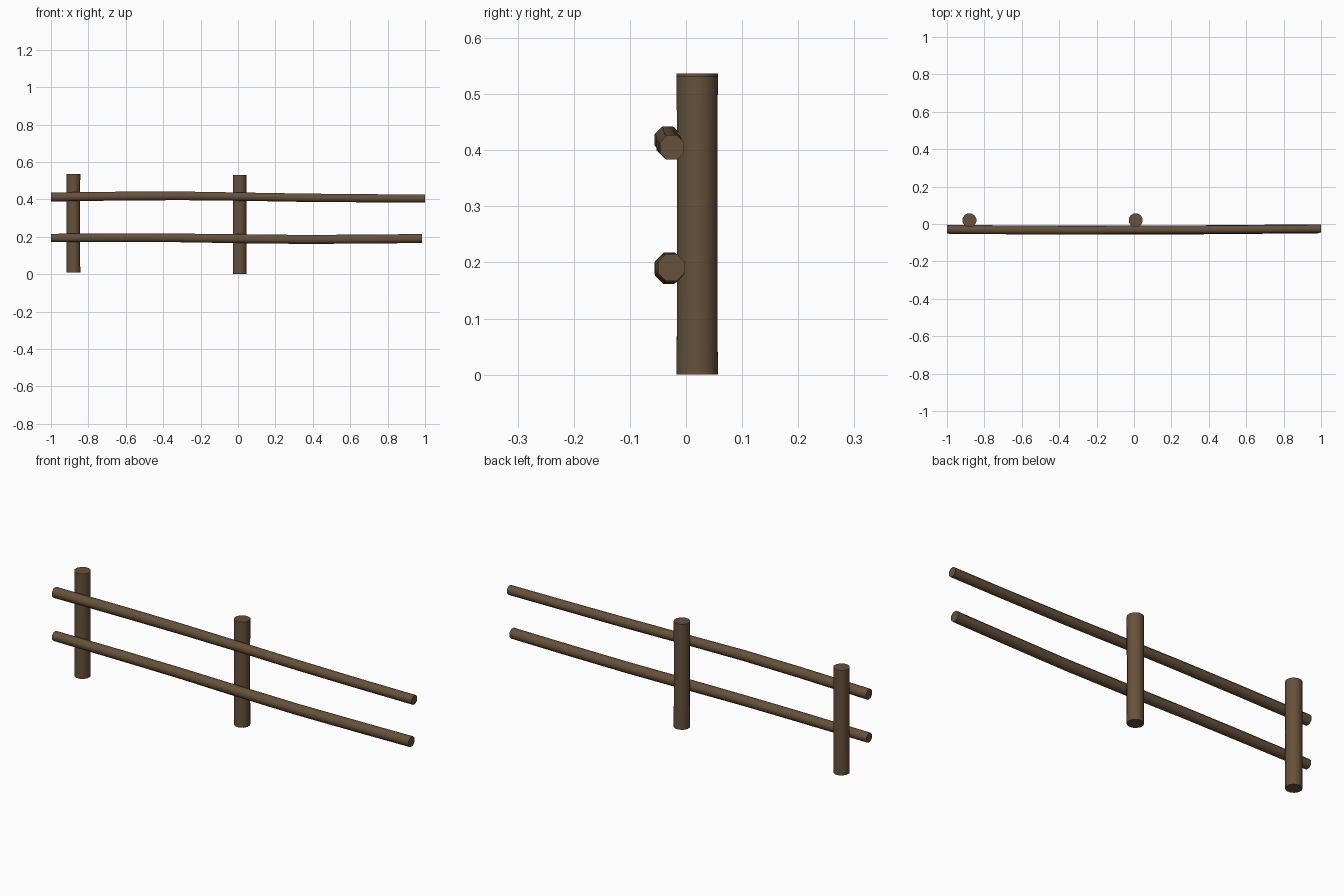
import bpy, bmesh, math
from mathutils import Vector

if "Cube" in bpy.data.objects:
    bpy.data.objects.remove(bpy.data.objects["Cube"])

wood = bpy.data.materials.new("brown wood")
wood.diffuse_color = (0.135, 0.083, 0.043, 1)
wood.use_nodes = True
wood.node_tree.nodes["Principled BSDF"].inputs["Base Color"].default_value = wood.diffuse_color


def log(name, path, sides, u, v):
    """Round log swept along (x, y, z, radius) points; u, v span its cross-section."""
    u, v = Vector(u), Vector(v)
    bm = bmesh.new()
    rings = []
    for x, y, z, r in path:
        ring = []
        for i in range(sides):
            a = 2 * math.pi * (i + 0.5) / sides
            ring.append(bm.verts.new(Vector((x, y, z)) + r * (math.cos(a) * u + math.sin(a) * v)))
        rings.append(ring)
    for a, b in zip(rings, rings[1:]):
        for i in range(sides):
            j = (i + 1) % sides
            bm.faces.new((a[i], a[j], b[j], b[i]))
    bm.faces.new(rings[0])
    bm.faces.new(rings[-1])
    bmesh.ops.recalc_face_normals(bm, faces=bm.faces)
    me = bpy.data.meshes.new(name)
    bm.to_mesh(me)
    bm.free()
    me.materials.append(wood)
    ob = bpy.data.objects.new(name, me)
    bpy.context.collection.objects.link(ob)
    bpy.context.view_layer.objects.active = ob
    ob.select_set(True)
    bpy.ops.object.shade_smooth_by_angle(angle=math.radians(50))
    ob.select_set(False)


# upright posts
X, Y, Z = (1, 0, 0), (0, 1, 0), (0, 0, 1)
log("left_post", [(-0.88, 0.02, 0.008, 0.038), (-0.88, 0.02, 0.27, 0.037),
                  (-0.88, 0.02, 0.537, 0.038)], 12, X, Y)
log("middle_post", [(0.009, 0.02, 0, 0.038), (0.009, 0.02, 0.27, 0.037),
                    (0.009, 0.02, 0.531, 0.038)], 12, X, Y)

# slightly wavy rails in front of the posts
log("top_rail", [(-1, -0.028, 0.413, 0.026), (-0.6, -0.032, 0.418, 0.0255),
                 (-0.3, -0.033, 0.419, 0.025), (0, -0.031, 0.415, 0.024),
                 (0.35, -0.030, 0.409, 0.024), (0.7, -0.028, 0.406, 0.0235),
                 (1, -0.025, 0.405, 0.0235)], 8, Y, Z)
log("bottom_rail", [(-1, -0.029, 0.194, 0.024), (-0.6, -0.030, 0.195, 0.025),
                    (-0.3, -0.031, 0.194, 0.025), (0, -0.032, 0.190, 0.026),
                    (0.35, -0.031, 0.186, 0.026), (0.7, -0.028, 0.188, 0.026),
                    (0.985, -0.026, 0.191, 0.026)], 8, Y, Z)
